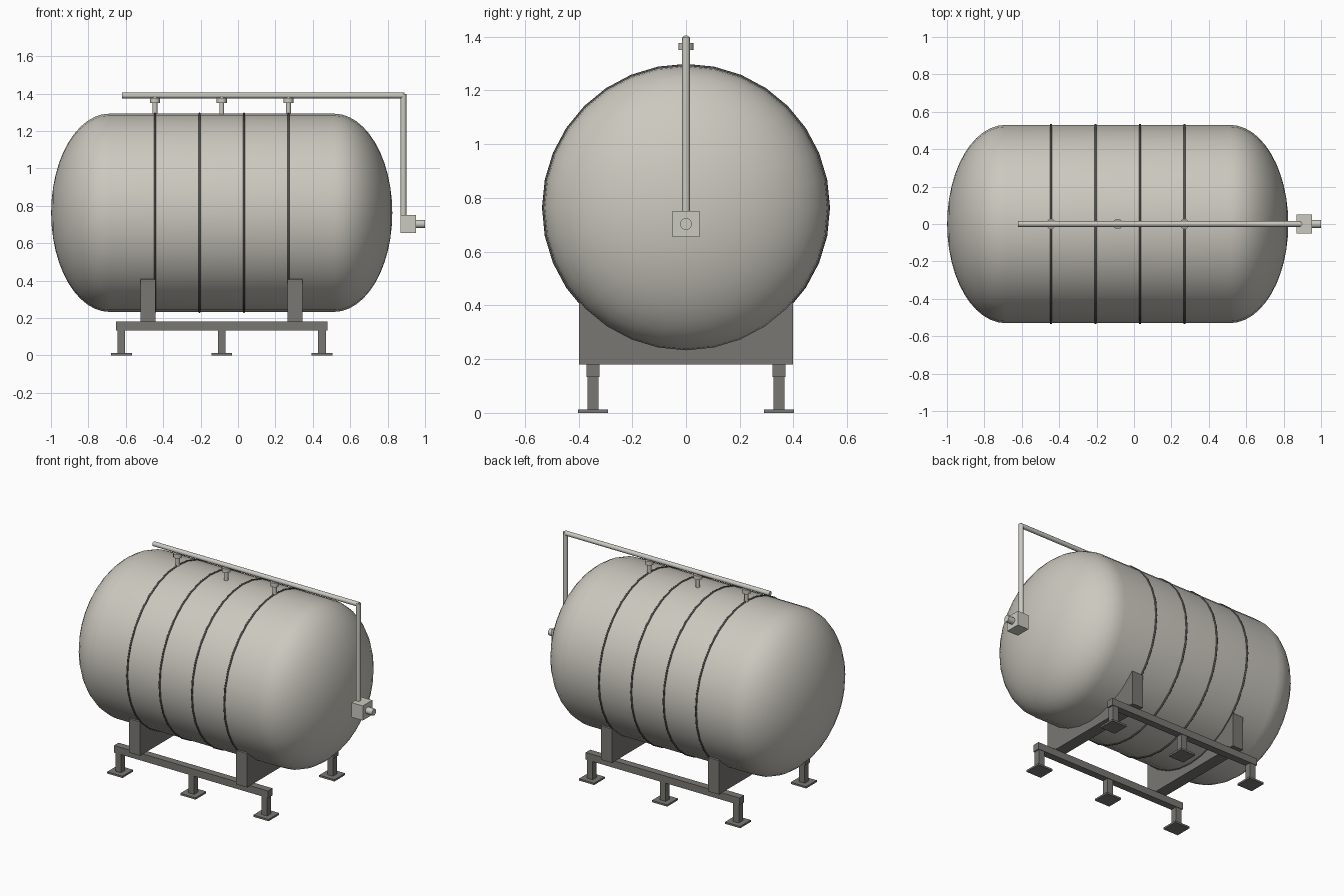
import bpy, bmesh, math
from mathutils import Vector

cube = bpy.data.objects.get("Cube")
if cube:
    bpy.data.objects.remove(cube, do_unlink=True)


def material(name, rgb):
    m = bpy.data.materials.new(name)
    m.use_nodes = True
    color = (*rgb, 1)
    m.diffuse_color = color
    m.node_tree.nodes["Principled BSDF"].inputs["Base Color"].default_value = color
    return m


SHELL = material("warm grey shell", (0.6, 0.58, 0.52))
PIPE = material("pale grey pipe", (0.6, 0.59, 0.53))
FRAME = material("dark grey steel", (0.19, 0.185, 0.17))
BAND = material("charcoal band", (0.08, 0.08, 0.075))

MID_X, AXIS_Z, RADIUS = -0.087, 0.763, 0.53
STRAIGHT, DOME = 0.6, 0.312


def finish(ob, mat, smooth=None):
    ob.data.materials.clear()
    ob.data.materials.append(mat)
    if smooth:
        bpy.ops.object.select_all(action='DESELECT')
        ob.select_set(True)
        bpy.context.view_layer.objects.active = ob
        bpy.ops.object.shade_smooth_by_angle(angle=math.radians(smooth))
    return ob


def from_bmesh(name, bm, mat, smooth=None):
    bmesh.ops.recalc_face_normals(bm, faces=bm.faces)
    mesh = bpy.data.meshes.new(name)
    bm.to_mesh(mesh)
    bm.free()
    ob = bpy.data.objects.new(name, mesh)
    bpy.context.collection.objects.link(ob)
    return finish(ob, mat, smooth)


def box(name, center, size, mat):
    bm = bmesh.new()
    bmesh.ops.create_cube(bm, size=1)
    bmesh.ops.scale(bm, vec=size, verts=bm.verts)
    bmesh.ops.translate(bm, vec=center, verts=bm.verts)
    return from_bmesh(name, bm, mat)


def tube(name, start, end, radius, mat, sides=12):
    a, b = Vector(start), Vector(end)
    bpy.ops.mesh.primitive_cylinder_add(vertices=sides, radius=radius, depth=(b - a).length,
                                        location=(a + b) / 2)
    ob = bpy.context.object
    ob.name = name
    ob.rotation_euler = (b - a).to_track_quat('Z', 'Y').to_euler()
    return finish(ob, mat, 40)


# Tank shell: half profile with elliptical ends, spun around the x axis
bm = bmesh.new()
STEPS = 12
arc = [(STRAIGHT + DOME * math.cos(t), RADIUS * math.sin(t))
       for t in (math.pi / 2 * i / STEPS for i in range(STEPS + 1))]
profile = arc + [(-x, r) for x, r in reversed(arc)]
verts = [bm.verts.new((MID_X + x, 0, AXIS_Z + r)) for x, r in profile]
edges = [bm.edges.new(pair) for pair in zip(verts, verts[1:])]
bmesh.ops.spin(bm, geom=verts + edges, cent=(0, 0, AXIS_Z), axis=(1, 0, 0),
               angle=math.tau, steps=32, use_duplicate=False)
bmesh.ops.remove_doubles(bm, verts=bm.verts, dist=0.0005)
from_bmesh("tank_shell", bm, SHELL, 40)

# Hoop bands
for i, x in enumerate((-0.357, -0.119, 0.119, 0.357)):
    bpy.ops.mesh.primitive_torus_add(location=(MID_X + x, 0, AXIS_Z), rotation=(0, math.pi / 2, 0),
                                     major_segments=32, minor_segments=8,
                                     major_radius=RADIUS, minor_radius=0.006)
    bpy.context.object.name = f"hoop_band_{i + 1}"
    finish(bpy.context.object, BAND, 50)

# Saddles: blocks with a cradle arc cut into the top
for name, x in (("right_saddle", -0.481), ("left_saddle", 0.305)):
    bm = bmesh.new()
    outline = [(-0.398, 0.18), (0.398, 0.18), (0.398, 0.405)]
    for i in range(17):
        t = math.radians(48 - 6 * i)
        outline.append((0.525 * math.sin(t), AXIS_Z - 0.525 * math.cos(t)))
    outline.append((-0.398, 0.405))
    face = bm.faces.new([bm.verts.new((x - 0.04, y, z)) for y, z in outline])
    out = bmesh.ops.extrude_face_region(bm, geom=[face])
    moved = [v for v in out["geom"] if isinstance(v, bmesh.types.BMVert)]
    bmesh.ops.translate(bm, vec=(0.08, 0, 0), verts=moved)
    from_bmesh(name, bm, FRAME)

# Skid rails, posts and foot plates
for side, y in (("front", -0.346), ("back", 0.346)):
    box(f"{side}_rail", (MID_X, y, 0.158), (1.132, 0.048, 0.047), FRAME)
    for i, x in enumerate((-0.537, 0, 0.537)):
        box(f"{side}_post_{i + 1}", (MID_X + x, y, 0.073), (0.042, 0.042, 0.126), FRAME)
        box(f"{side}_foot_{i + 1}", (MID_X + x, y, 0.006), (0.112, 0.112, 0.012), FRAME)

# Top nozzles with flanges
for i, x in enumerate((-0.357, 0, 0.357)):
    tube(f"nozzle_{i + 1}", (MID_X + x, 0, 1.27), (MID_X + x, 0, 1.385), 0.013, PIPE)
    tube(f"nozzle_flange_{i + 1}", (MID_X + x, 0, 1.35), (MID_X + x, 0, 1.377), 0.027, PIPE)

# Header pipe, down pipe, valve box and outlet
tube("header_pipe", (-0.62, 0, 1.39), (0.89, 0, 1.39), 0.015, PIPE)
tube("down_pipe", (0.885, 0, 0.74), (0.885, 0, 1.398), 0.015, PIPE)
box("valve_box", (0.911, 0, 0.703), (0.083, 0.1, 0.097), PIPE)
tube("outlet_stub", (0.94, 0, 0.703), (1.0, 0, 0.703), 0.022, PIPE)
